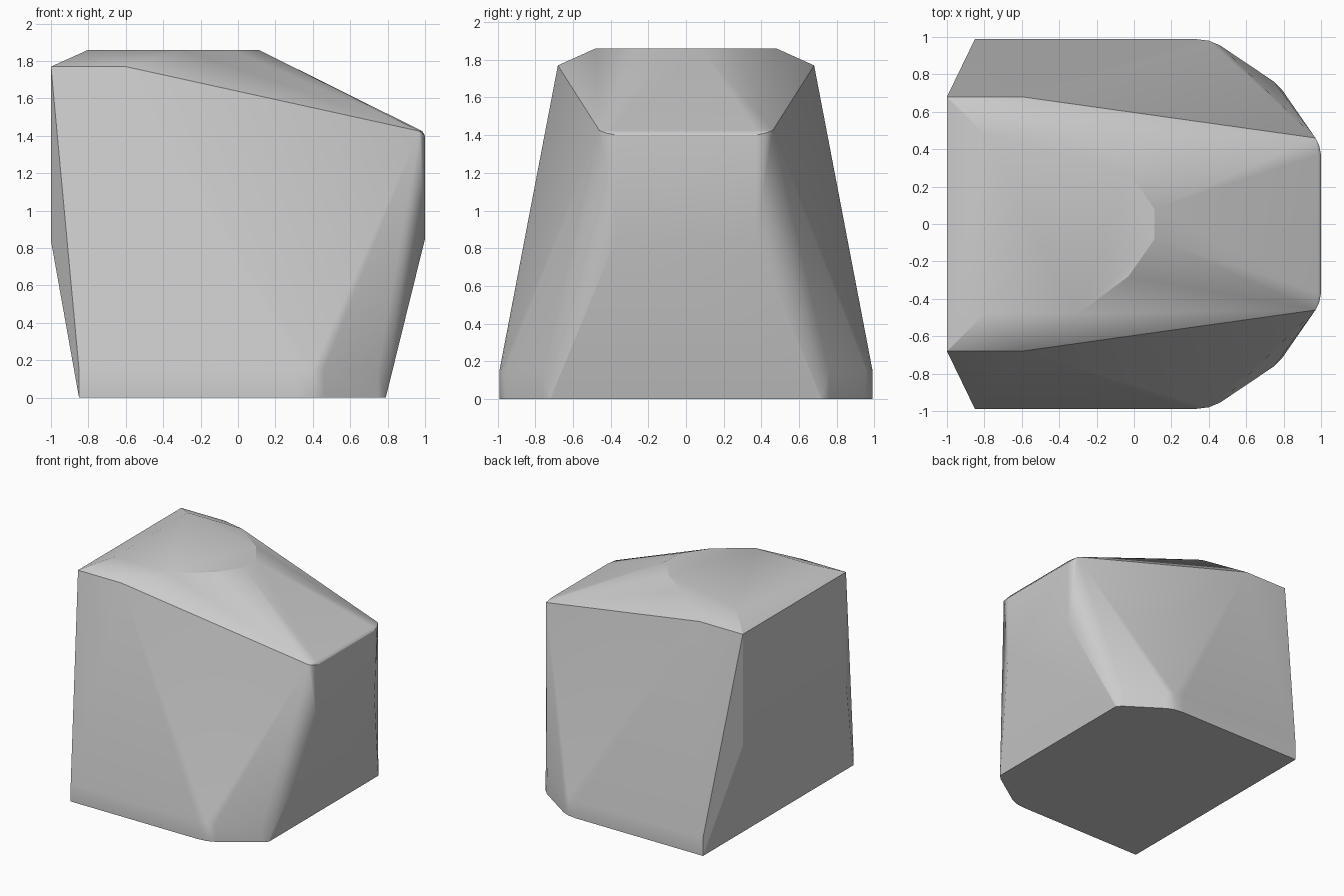
import bpy
import bmesh
import math

cube = bpy.data.objects.get("Cube")
if cube:
    bpy.data.objects.remove(cube, do_unlink=True)

stone = bpy.data.materials.new("stone_grey")
stone.use_nodes = True
grey = (0.6, 0.6, 0.6, 1)
stone.diffuse_color = grey
stone.node_tree.nodes["Principled BSDF"].inputs["Base Color"].default_value = grey

# Corners of one half of the boulder, the other half is mirrored in y
crown = [(-.8, .48), (-.3, .48), (-.03, .28), (.11, .08)]
foot = [(-.85, .99), (.32, .99), (.4, .98), (.46, .955), (.75, .76)]
corners = [(x, y, 1.86) for x, y in crown]
corners += [(x, y, z) for x, y in foot for z in (0, .15)]
corners += [
    (-1, .68, .84), (-1, .68, 1.77), (-.6, .68, 1.77),   # square end
    (.79, .72, 0),                                      # tapered end foot
    (1, .37, .85), (1, .37, 1.4), (.985, .37, 1.425),    # tapered end nose
    (.99, .42, 1.41), (.97, .46, 1.425),
]

# Boulder: faceted convex body
bm = bmesh.new()
for x, y, z in corners:
    for side in (1, -1):
        bm.verts.new((x, y * side, z))
hull = bmesh.ops.convex_hull(bm, input=bm.verts[:])
spare = {v for v in hull["geom_interior"] + hull["geom_unused"]
         if isinstance(v, bmesh.types.BMVert)}
bmesh.ops.delete(bm, geom=list(spare), context="VERTS")
bmesh.ops.dissolve_limit(bm, angle_limit=math.radians(1),
                         verts=bm.verts[:], edges=bm.edges[:])
bmesh.ops.recalc_face_normals(bm, faces=bm.faces[:])

mesh = bpy.data.meshes.new("boulder")
bm.to_mesh(mesh)
bm.free()
mesh.materials.append(stone)
boulder = bpy.data.objects.new("boulder", mesh)
bpy.context.collection.objects.link(boulder)

# Soft worn edges with flat broad facets
bpy.ops.object.select_all(action="DESELECT")
boulder.select_set(True)
bpy.context.view_layer.objects.active = boulder
bpy.ops.object.shade_smooth_by_angle(angle=math.radians(25))
weighted = boulder.modifiers.new("facet_normals", "WEIGHTED_NORMAL")
weighted.keep_sharp = True
